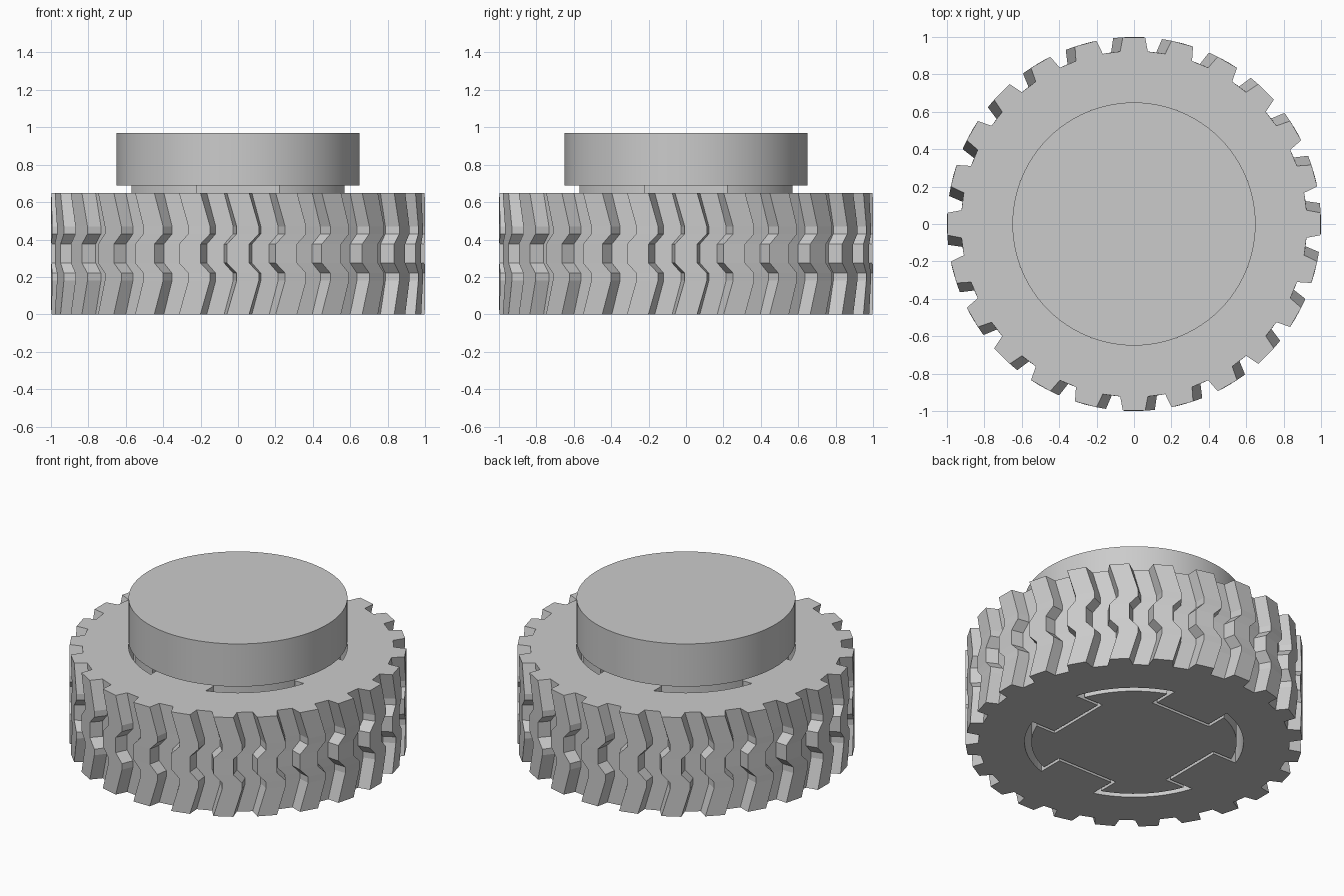
import bpy
import bmesh
from math import sin, cos, asin, pi, radians

cube = bpy.data.objects.get("Cube")
if cube:
    bpy.data.objects.remove(cube, do_unlink=True)

rubber = bpy.data.materials.new("plain_grey")
rubber.use_nodes = True
grey = (0.6, 0.6, 0.6, 1)
rubber.diffuse_color = grey
rubber.node_tree.nodes["Principled BSDF"].inputs["Base Color"].default_value = grey


def polar(r, a):
    return (r * cos(a), r * sin(a))


def make_object(name, bm, smooth=False):
    bmesh.ops.recalc_face_normals(bm, faces=bm.faces)
    mesh = bpy.data.meshes.new(name)
    bm.to_mesh(mesh)
    bm.free()
    mesh.materials.append(rubber)
    ob = bpy.data.objects.new(name, mesh)
    bpy.context.collection.objects.link(ob)
    if smooth:
        bpy.ops.object.select_all(action="DESELECT")
        ob.select_set(True)
        bpy.context.view_layer.objects.active = ob
        bpy.ops.object.shade_smooth_by_angle(angle=radians(30))
    return ob


def skin(bm, layers):
    """Join stacked (outline, height) layers with side faces; return the end rings."""
    rings = [[bm.verts.new((x, y, z)) for x, y in pts] for pts, z in layers]
    for low, high in zip(rings, rings[1:]):
        n = len(low)
        for i in range(n):
            j = (i + 1) % n
            bm.faces.new((low[i], low[j], high[j], high[i]))
    return rings[0], rings[-1]


def notched_disc(r, half_width, depth, steps=16):
    """Disc outline with a square notch on each of its four sides."""
    pts = []
    start = asin(half_width / r)
    for q in range(4):
        quad = [(depth, half_width)]
        quad += [polar(r, start + (pi / 2 - 2 * start) * i / steps) for i in range(steps + 1)]
        quad.append((half_width, depth))
        c, s = round(cos(q * pi / 2)), round(sin(q * pi / 2))
        pts += [(x * c - y * s, x * s + y * c) for x, y in quad]
    return pts


def tread_outline(shift, teeth=24):
    """Toothed outline turned by the given angle in degrees."""
    corners = ((0.925, -4.6), (1, -3.4), (1, 3.4), (0.925, 4.6))
    return [polar(r, 2 * pi * t / teeth + radians(a + shift))
            for t in range(teeth) for r, a in corners]


# Tyre with wavy tread blocks and a keyed hole right through it
TYRE_TOP = 0.65
half_wave = [(0, 0), (0.18, 3), (0.22, 3), (0.275, 0)]
wave = half_wave + [(TYRE_TOP - z, a) for z, a in reversed(half_wave)]
bm = bmesh.new()
outer = skin(bm, [(tread_outline(a), z) for z, a in wave])
hole = notched_disc(0.65, 0.20, 0.45)
inner = skin(bm, [(hole, 0), (hole, TYRE_TOP)])
for loops in zip(outer, inner):
    edges = [bm.edges.get((ring[i - 1], ring[i])) for ring in loops for i in range(len(ring))]
    bmesh.ops.triangle_fill(bm, use_beauty=True, use_dissolve=False, edges=edges)
make_object("tyre", bm)


def solid(name, outline, z0, z1):
    bm = bmesh.new()
    for ring in skin(bm, [(outline, z0), (outline, z1)]):
        bm.faces.new(ring)
    make_object(name, bm, smooth=True)


# Keyed shaft filling the hole, and the round cap on top of it
solid("keyed_shaft", notched_disc(0.61, 0.22, 0.43), 0, 0.70)
solid("round_cap", [polar(0.65, 2 * pi * i / 96) for i in range(96)], 0.69, 0.97)
